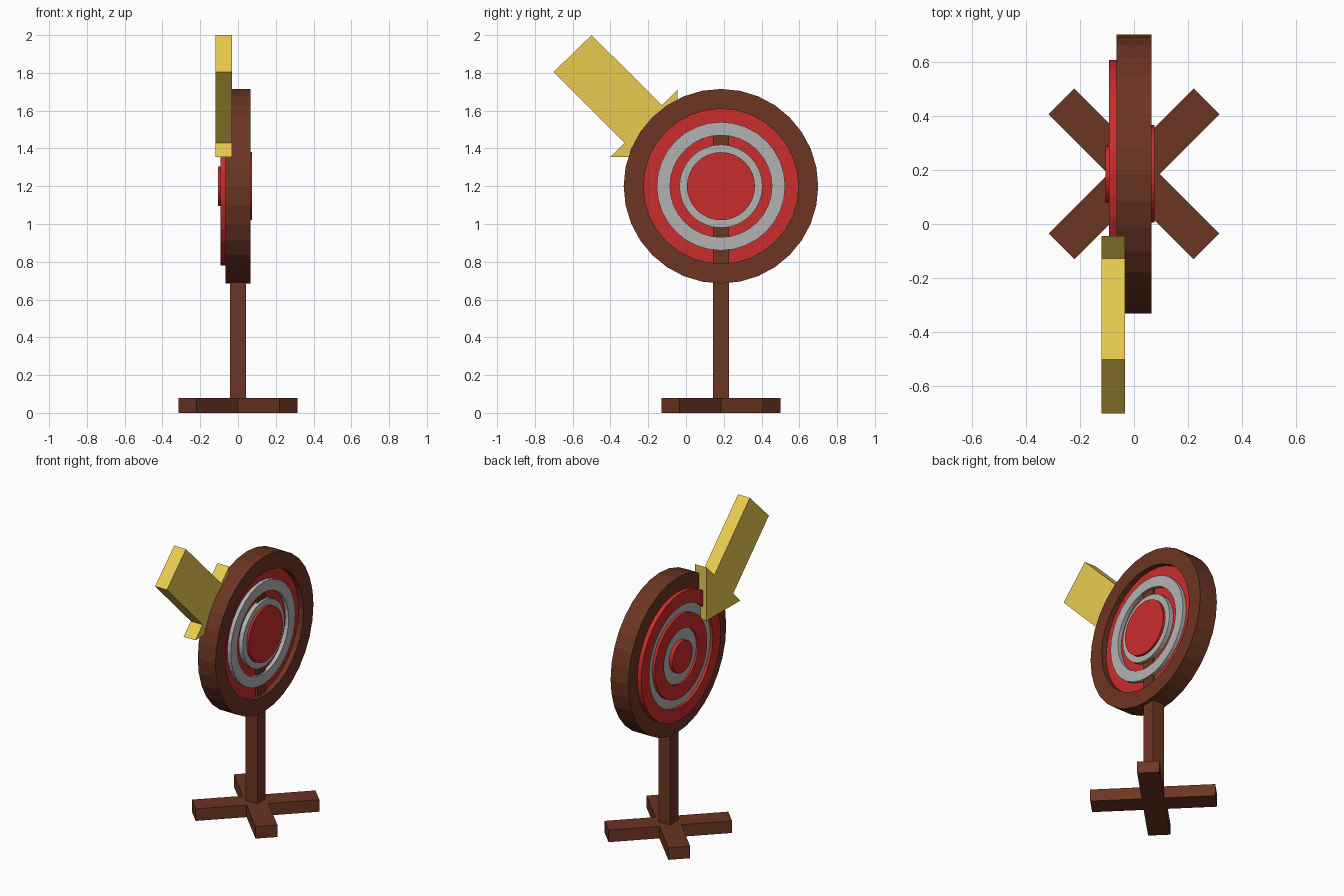
import bpy, bmesh
from math import sin, cos, pi, radians
from mathutils import Matrix

if "Cube" in bpy.data.objects:
    bpy.data.objects.remove(bpy.data.objects["Cube"])

CY, CZ, SIDES = 0.185, 1.2, 32


def material(name, rgb):
    m = bpy.data.materials.new(name)
    m.diffuse_color = (*rgb, 1)
    m.use_nodes = True
    m.node_tree.nodes["Principled BSDF"].inputs["Base Color"].default_value = m.diffuse_color
    return m


WOOD = material("wood", (0.15, 0.035, 0.016))
RED = material("red", (0.60, 0.025, 0.025))
GREY = material("pale_grey", (0.45, 0.45, 0.45))
YELLOW = material("yellow", (0.82, 0.60, 0.08))


def finish(name, bm, mat):
    bmesh.ops.recalc_face_normals(bm, faces=bm.faces[:])
    mesh = bpy.data.meshes.new(name)
    bm.to_mesh(mesh)
    bm.free()
    mesh.materials.append(mat)
    ob = bpy.data.objects.new(name, mesh)
    bpy.context.collection.objects.link(ob)
    return ob


def box(name, size, loc, mat, turn=0):
    bm = bmesh.new()
    bmesh.ops.create_cube(bm, size=1, matrix=Matrix.Translation(loc)
                          @ Matrix.Rotation(turn, 4, 'Z')
                          @ Matrix.Diagonal((*size, 1)))
    return finish(name, bm, mat)


def lathe(name, profile, mat):
    """Turn a closed (x, radius) profile around the target axis."""
    bm = bmesh.new()
    rows = []
    for i in range(SIDES):
        a = 2 * pi * i / SIDES
        rows.append([bm.verts.new((x, CY + r * cos(a), CZ + r * sin(a)))
                     for x, r in profile])
    n = len(profile)
    for i in range(SIDES):
        p, q = rows[i], rows[(i + 1) % SIDES]
        for j in range(n):
            k = (j + 1) % n
            if profile[j][1] or profile[k][1]:
                bm.faces.new((p[j], p[k], q[k], q[j]))
    bmesh.ops.remove_doubles(bm, verts=bm.verts[:], dist=1e-5)
    return finish(name, bm, mat)


def ring(name, x0, x1, r0, r1, mat):
    return lathe(name, [(x0, r0), (x0, r1), (x1, r1), (x1, r0)], mat)


# Crossed feet and post
bm_feet = [("foot_a", 45), ("foot_b", -45)]
for name, deg in bm_feet:
    box(name, (0.757, 0.134, 0.08), (0, CY, 0.04), WOOD, radians(deg))
box("post", (0.086, 0.086, 1.42), (0, CY, 0.79), WOOD)

# Target rings, outermost first
ring("target_rim", -0.065, 0.065, 0.41, 0.515, WOOD)
ring("outer_red_ring", -0.093, 0.03, 0.335, 0.42, RED)
ring("outer_grey_ring", -0.075, 0.055, 0.27, 0.34, GREY)
ring("inner_red_ring", -0.093, 0.03, 0.18, 0.275, RED)
lathe("inner_grey_disc", [(-0.08, 0), (-0.08, 0.185), (0, 0.185), (0, 0.22),
                          (0.06, 0.22), (0.06, 0)], GREY)
lathe("bullseye", [(-0.105, 0), (-0.105, 0.105), (0, 0.105), (0, 0.18),
                   (0.075, 0.18), (0.075, 0)], RED)

# Flat arrow pointing down at the target
outline = [(-0.045, 1.355), (-0.045, 1.71), (-0.127, 1.628), (-0.5, 2.0),
           (-0.7, 1.805), (-0.325, 1.43), (-0.4, 1.355)]
bm = bmesh.new()
face = bm.faces.new([bm.verts.new((-0.12, y, z)) for y, z in outline])
moved = bmesh.ops.extrude_face_region(bm, geom=[face])["geom"]
bmesh.ops.translate(bm, vec=(0.087, 0, 0),
                    verts=[v for v in moved if isinstance(v, bmesh.types.BMVert)])
finish("arrow", bm, YELLOW)
